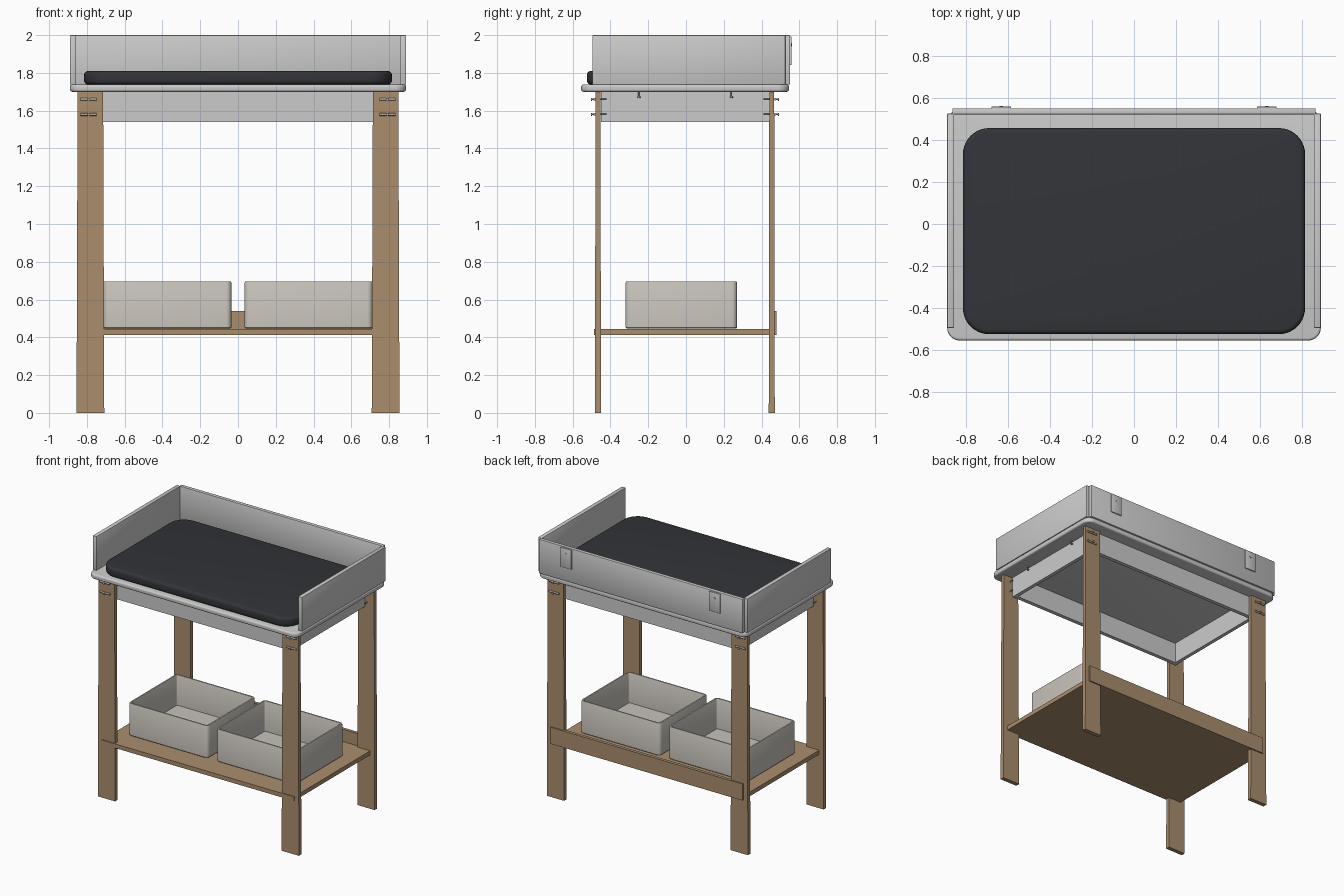
import bpy, bmesh, math
from mathutils import Vector

if "Cube" in bpy.data.objects:
    bpy.data.objects.remove(bpy.data.objects["Cube"])


def material(name, rgb):
    m = bpy.data.materials.new(name)
    m.diffuse_color = (*rgb, 1)
    m.use_nodes = True
    m.node_tree.nodes["Principled BSDF"].inputs["Base Color"].default_value = m.diffuse_color
    return m


WOOD = material("wood", (0.40, 0.27, 0.155))
DARK = material("dark_foam", (0.032, 0.034, 0.039))
LINEN = material("linen", (0.57, 0.54, 0.49))
STEEL = material("steel", (0.45, 0.40, 0.33))


def finish(name, bm, mat=None, smooth=False):
    bmesh.ops.recalc_face_normals(bm, faces=bm.faces)
    me = bpy.data.meshes.new(name)
    bm.to_mesh(me)
    bm.free()
    ob = bpy.data.objects.new(name, me)
    bpy.context.collection.objects.link(ob)
    if mat:
        me.materials.append(mat)
    if smooth:
        bpy.ops.object.select_all(action='DESELECT')
        ob.select_set(True)
        bpy.context.view_layer.objects.active = ob
        bpy.ops.object.shade_smooth_by_angle(angle=math.radians(35))
    return ob


def box(name, lo, hi, mat=None, bevel=0.0, top_inset=(0, 0)):
    """Box between two corners; top_inset moves the upper face edges inward."""
    bm = bmesh.new()
    bmesh.ops.create_cube(bm, size=1)
    for v in bm.verts:
        top = v.co.z > 0
        co = [hi[i] if v.co[i] > 0 else lo[i] for i in range(3)]
        if top:
            for i in range(2):
                co[i] -= math.copysign(top_inset[i], v.co[i])
        v.co = co
    if bevel:
        bmesh.ops.bevel(bm, geom=bm.edges[:], offset=bevel, segments=2,
                        profile=0.5, affect='EDGES')
    return finish(name, bm, mat, bevel > 0)


def rounded(name, lo, hi, radius, profile, mat=None, seg=8):
    """Loft rounded rectangles through (inset, z) profile points, ends capped."""
    bm = bmesh.new()
    rings = []
    for inset, z in profile:
        r = max(radius - inset, 0.002)
        ring = []
        for k, (sx, sy) in enumerate(((1, 1), (-1, 1), (-1, -1), (1, -1))):
            cx = (hi[0] - inset - r) if sx > 0 else (lo[0] + inset + r)
            cy = (hi[1] - inset - r) if sy > 0 else (lo[1] + inset + r)
            for i in range(seg + 1):
                a = math.pi / 2 * (k + i / seg)
                ring.append(bm.verts.new((cx + r * math.cos(a), cy + r * math.sin(a), z)))
        rings.append(ring)
    n = len(rings[0])
    for a, b in zip(rings, rings[1:]):
        for i in range(n):
            j = (i + 1) % n
            bm.faces.new((a[i], a[j], b[j], b[i]))
    bm.faces.new(rings[0][::-1])
    bm.faces.new(rings[-1])
    return finish(name, bm, mat, True)


def soft_profile(z0, z1, r, seg=4):
    """Slab profile with rounded lower and upper edges."""
    q = [math.pi / 2 * i / seg for i in range(seg + 1)]
    low = [(r - r * math.sin(a), z0 + r - r * math.cos(a)) for a in q]
    return low + [(i, z0 + z1 - z) for i, z in reversed(low)]


def rod(name, p, q, radius, mat=STEEL, seg=12):
    p, q = Vector(p), Vector(q)
    bm = bmesh.new()
    bmesh.ops.create_cone(bm, cap_ends=True, segments=seg, radius1=radius,
                          radius2=radius, depth=(q - p).length)
    rot = (q - p).to_track_quat('Z', 'Y')
    for v in bm.verts:
        v.co = rot @ v.co + (p + q) / 2
    return finish(name, bm, mat, True)


# Table top and changing mat
rounded("table_top", (-0.89, -0.555), (0.89, 0.545), 0.06, soft_profile(1.70, 1.738, 0.012))
rounded("mattress", (-0.815, -0.525), (0.815, 0.457), 0.125,
        soft_profile(1.738, 1.81, 0.022), DARK, seg=10)

# Guard panels around the top
box("back_panel", (-0.865, 0.522, 1.738), (0.865, 0.551, 2.0), bevel=0.004)
for s, side in ((-1, "left"), (1, "right")):
    x0, x1 = sorted((s * 0.857, s * 0.89))
    box(side + "_panel", (x0, -0.495, 1.738), (x1, 0.526, 2.0), bevel=0.004)
    # Wall plate with its screw
    x0, x1 = sorted((s * 0.585, s * 0.68))
    box(side + "_wall_plate", (x0, 0.549, 1.842), (x1, 0.559, 1.992), bevel=0.002)
    rod(side + "_plate_screw", (s * 0.632, 0.556, 1.95), (s * 0.632, 0.562, 1.95), 0.009, None)

# Apron frame under the top
for y0, y1, end in ((-0.45, -0.42, "front"), (0.412, 0.442, "back")):
    box(end + "_apron", (-0.77, y0, 1.54), (0.77, y1, 1.70))
for s, side in ((-1, "left"), (1, "right")):
    x0, x1 = sorted((s * 0.742, s * 0.77))
    box(side + "_apron", (x0, -0.42, 1.54), (x1, 0.412, 1.70))
    # Small fixing screws below the top
    for y in (-0.25, 0.24):
        rod(side + "_top_screw", (s * 0.79, y, 1.67), (s * 0.79, y, 1.70), 0.004)
        rod(side + "_top_screw_head", (s * 0.79, y, 1.668), (s * 0.79, y, 1.675), 0.008)

# Legs with barrel nuts and bolts
for s, side in ((-1, "left"), (1, "right")):
    x0, x1 = sorted((s * 0.708, s * 0.855))
    for d, y0, y1, end in ((-1, -0.482, -0.45, "front"), (1, 0.438, 0.47, "back")):
        name = f"{end}_{side}"
        box(name + "_leg", (x0, y0, 0), (x1, y1, 1.70), WOOD, top_inset=(0.006, 0.003))
        outer = y0 if d < 0 else y1
        for z in (1.58, 1.66):
            rod(name + "_cross_bar", (s * 0.75, outer + d * 0.002, z),
                (s * 0.835, outer + d * 0.002, z), 0.007)
            rod(name + "_bolt", (s * 0.79, outer + d * 0.02, z),
                (s * 0.79, outer - d * 0.06, z), 0.004)
            rod(name + "_bolt_head", (s * 0.79, outer + d * 0.016, z),
                (s * 0.79, outer + d * 0.022, z), 0.008)

# Shelf and its back lip
box("shelf", (-0.817, -0.487, 0.413), (0.817, 0.472, 0.445), WOOD)
box("shelf_back_lip", (-0.817, 0.455, 0.413), (0.817, 0.479, 0.54), WOOD)

# Storage baskets: outer wall up, over the rim, down to the inner floor
basket = [(0.006, 0.446), (0, 0.452), (0, 0.689), (0.003, 0.695),
          (0.014, 0.695), (0.017, 0.689), (0.017, 0.463)]
for x0, x1, side in ((-0.712, -0.035, "left"), (0.035, 0.712, "right")):
    rounded(side + "_basket", (x0, -0.32), (x1, 0.27), 0.028, basket, LINEN, seg=6)
